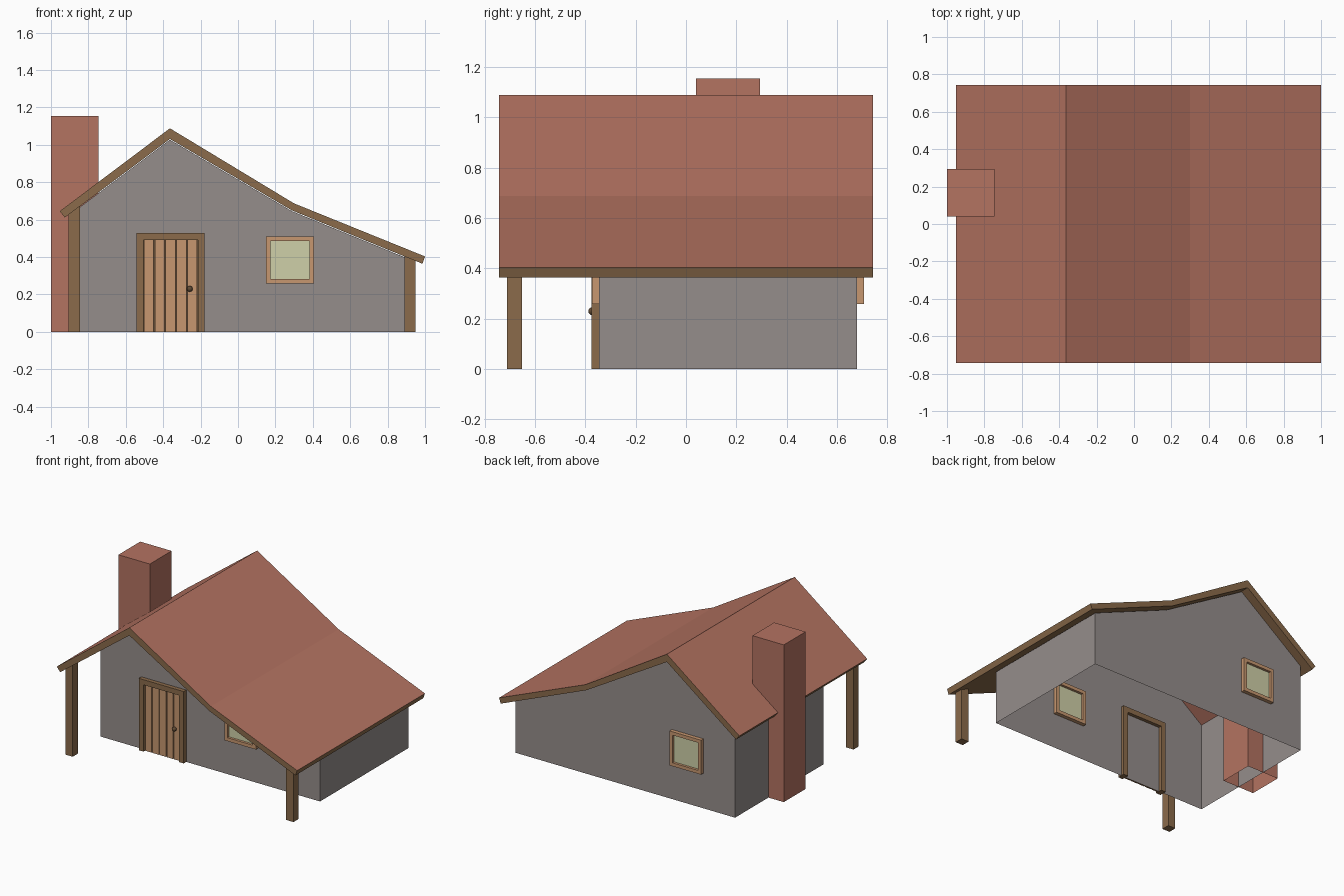
import bpy, bmesh
from mathutils import Vector

if "Cube" in bpy.data.objects:
    bpy.data.objects.remove(bpy.data.objects["Cube"])


def material(name, rgb):
    """Flat colour given as sRGB 0-255, stored as linear."""
    lin = [(c / 255 / 12.92) if c < 11 else ((c / 255 + 0.055) / 1.055) ** 2.4 for c in rgb]
    m = bpy.data.materials.new(name)
    m.diffuse_color = (*lin, 1)
    m.use_nodes = True
    m.node_tree.nodes["Principled BSDF"].inputs["Base Color"].default_value = m.diffuse_color
    return m


STONE = material("grey_stone", (149, 141, 139))
RED = material("terracotta", (180, 115, 97))
BROWN = material("brown_timber", (139, 107, 75))
TAN = material("tan_wood", (199, 151, 112))
GLASS = material("pale_glass", (207, 208, 168))
DARK = material("dark_metal", (98, 76, 54))


def finish(name, bm, *mats):
    bmesh.ops.recalc_face_normals(bm, faces=bm.faces)
    me = bpy.data.meshes.new(name)
    bm.to_mesh(me)
    bm.free()
    for m in mats:
        me.materials.append(m)
    ob = bpy.data.objects.new(name, me)
    bpy.context.collection.objects.link(ob)
    return ob


def boxes(name, mat, *extents, open_bottom=False):
    """One object from boxes given as (x0, x1, y0, y1, z0, z1)."""
    bm = bmesh.new()
    for x0, x1, y0, y1, z0, z1 in extents:
        vs = bmesh.ops.create_cube(bm, size=1)["verts"]
        for v in vs:
            v.co = Vector((x1 if v.co.x > 0 else x0, y1 if v.co.y > 0 else y0, z1 if v.co.z > 0 else z0))
    ob = finish(name, bm, mat)
    if open_bottom:
        bm = bmesh.new()
        bm.from_mesh(ob.data)
        bmesh.ops.delete(bm, geom=[f for f in bm.faces if f.normal.z < -0.9], context='FACES_ONLY')
        bm.to_mesh(ob.data)
        bm.free()
    return ob


def strip_prism(bm, upper, lower, y0, y1):
    """Solid between two matching xz lines, extruded from y0 to y1."""
    n = len(upper)
    rows = {(k, y): [bm.verts.new((x, y, z)) for x, z in line]
            for k, line in (("u", upper), ("l", lower)) for y in (y0, y1)}
    for i in range(n - 1):
        for a, b in ((("u", y0), ("u", y1)), (("u", y1), ("l", y1)),
                     (("l", y1), ("l", y0)), (("l", y0), ("u", y0))):
            bm.faces.new((rows[a][i], rows[a][i + 1], rows[b][i + 1], rows[b][i]))
    for i in (0, n - 1):
        bm.faces.new([rows[k][i] for k in (("u", y0), ("u", y1), ("l", y1), ("l", y0))])


# Roof slab: red on top, timber on the edges and underside
bm = bmesh.new()
strip_prism(bm, [(-0.953, 0.645), (-0.364, 1.088), (0.299, 0.687), (1.0, 0.403)],
            [(-0.926, 0.611), (-0.364, 1.031), (0.289, 0.649), (0.986, 0.364)], -0.742, 0.742)
roof = finish("roof", bm, RED, BROWN)
for p in roof.data.polygons:
    p.material_index = 0 if p.normal.z > 0.3 else 1

# House shell: open underneath, red sloping ceiling just under the roof
WX0, WX1, WY0, WY1 = -0.875, 0.908, -0.345, 0.68
bm = bmesh.new()
strip_prism(bm, [(WX0, 0.645), (-0.364, 1.027), (0.289, 0.645), (WX1, 0.392)],
            [(WX0, 0), (-0.364, 0), (0.289, 0), (WX1, 0)], WY0, WY1)
bmesh.ops.recalc_face_normals(bm, faces=bm.faces)
bmesh.ops.delete(bm, geom=[f for f in bm.faces if f.normal.z < -0.9], context='FACES_ONLY')
bmesh.ops.dissolve_limit(bm, angle_limit=0.01, verts=bm.verts, edges=bm.edges)
walls = finish("walls", bm, STONE, RED)
for p in walls.data.polygons:
    p.material_index = 1 if abs(p.normal.z) > 0.3 else 0

# Chimney on the left side
boxes("chimney", RED, (-1.0, -0.745, 0.04, 0.293, 0, 1.155), open_bottom=True)

# Porch posts
boxes("left_porch_post", BROWN, (-0.905, -0.845, -0.712, -0.652, 0, 0.67))
boxes("right_porch_post", BROWN, (0.889, 0.95, -0.712, -0.652, 0, 0.403))

# Door frame, planks and knob
FY0, FY1 = -0.375, -0.32
DX0, DX1, DZ = -0.506, -0.215, 0.49
boxes("door_frame", BROWN, (-0.544, DX0, FY0, FY1, 0, DZ), (DX1, -0.179, FY0, FY1, 0, DZ),
      (-0.544, -0.179, FY0, FY1, DZ, 0.528))
step = (DX1 - DX0) / 5
boxes("door_planks", TAN, *[(DX0 + i * step + 0.003, DX0 + (i + 1) * step - 0.003,
                             -0.358, -0.347, 0, DZ) for i in range(5)])
boxes("door_gaps", DARK, (DX0, DX1, -0.349, -0.346, 0, DZ))
bm = bmesh.new()
bmesh.ops.create_uvsphere(bm, u_segments=12, v_segments=8, radius=0.016)
bmesh.ops.translate(bm, verts=bm.verts, vec=(-0.258, -0.372, 0.23))
for f in bm.faces:
    f.smooth = True
finish("door_knob", bm, DARK)


# Windows: frame through the wall with a recessed pane on each side
def window(name, x0, wall_y, out):
    x1, z0, z1, t = x0 + 0.256, 0.258, 0.511, 0.025
    ys = sorted((wall_y + out * 0.028, wall_y - out * 0.028))
    boxes(name + "_frame", TAN, (x0, x0 + t, *ys, z0, z1), (x1 - t, x1, *ys, z0, z1),
          (x0 + t, x1 - t, *ys, z0, z0 + t), (x0 + t, x1 - t, *ys, z1 - t, z1))
    boxes(name + "_pane", GLASS, (x0 + t, x1 - t, wall_y - 0.01, wall_y + 0.01, z0 + t, z1 - t))


window("front_window", 0.15, WY0, -1)
window("back_window", -0.618, WY1, 1)
